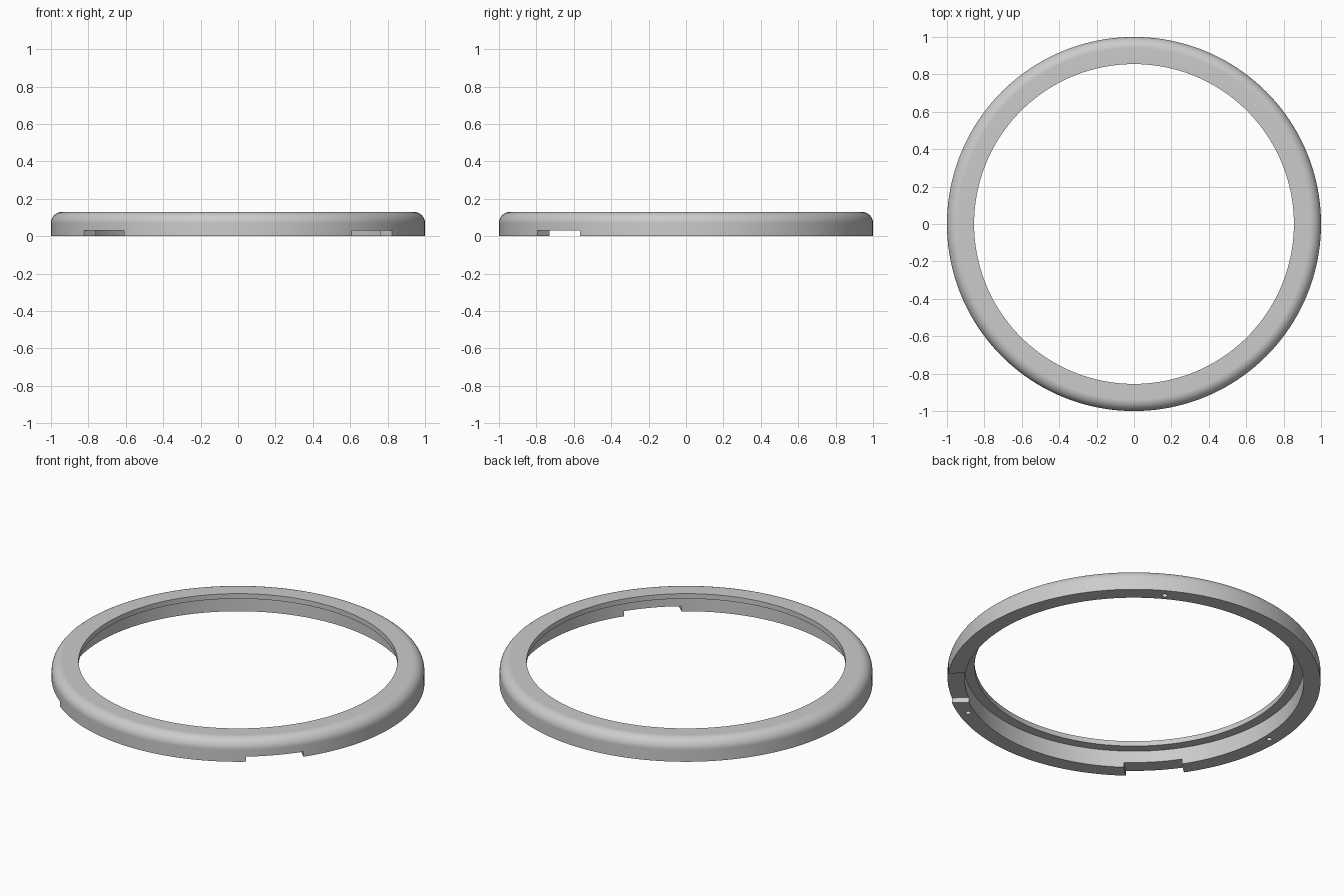
import bpy, bmesh
from math import sin, cos, pi, radians
from mathutils import Matrix

cube = bpy.data.objects.get("Cube")
if cube:
    bpy.data.objects.remove(cube, do_unlink=True)

OUTER, RECESS, LIP = 1.0, 0.91, 0.855      # radii
HEIGHT, LIP_Z, FILLET = 0.13, 0.10, 0.06
SEGMENTS, ROUND_STEPS = 160, 10

grey = bpy.data.materials.new("satin grey")
grey.use_nodes = True
colour = (0.6, 0.6, 0.6, 1)
grey.diffuse_color = colour
grey.node_tree.nodes["Principled BSDF"].inputs["Base Color"].default_value = colour


def make_object(name, bm):
    bmesh.ops.recalc_face_normals(bm, faces=bm.faces)
    mesh = bpy.data.meshes.new(name)
    bm.to_mesh(mesh)
    bm.free()
    mesh.materials.append(grey)
    obj = bpy.data.objects.new(name, mesh)
    bpy.context.collection.objects.link(obj)
    return obj


# Bezel ring: stepped section with a rounded outer shoulder, swept round z
profile = [(LIP, HEIGHT), (LIP, LIP_Z), (RECESS, LIP_Z), (RECESS, 0), (OUTER, 0)]
for i in range(ROUND_STEPS + 1):
    a = pi / 2 * i / ROUND_STEPS
    profile.append((OUTER - FILLET + FILLET * cos(a), HEIGHT - FILLET + FILLET * sin(a)))

bm = bmesh.new()
verts = [bm.verts.new((r, 0, z)) for r, z in profile]
edges = [bm.edges.new((v, verts[i - 1])) for i, v in enumerate(verts)]
bmesh.ops.spin(bm, geom=verts + edges, cent=(0, 0, 0), axis=(0, 0, 1),
               angle=2 * pi, steps=SEGMENTS, use_merge=True)
bmesh.ops.remove_doubles(bm, verts=bm.verts, dist=1e-5)
ring = make_object("bezel_ring", bm)

# Cutters: two straight notches toward the front, three blind pin holes
bm = bmesh.new()
for angle in (-43.5, -136.5):
    place = (Matrix.Rotation(radians(angle), 4, 'Z')
             @ Matrix.Translation((0.95, 0, 0))
             @ Matrix.Diagonal((0.3, 0.314, 0.06, 1)))
    bmesh.ops.create_cube(bm, size=1, matrix=place)
for angle in (60, 180, 300):
    place = Matrix.Rotation(radians(angle), 4, 'Z') @ Matrix.Translation((0.947, 0, 0))
    bmesh.ops.create_cone(bm, cap_ends=True, segments=24, radius1=0.015,
                          radius2=0.015, depth=0.12, matrix=place)
cutter = make_object("notch_and_hole_cutter", bm)
cutter.hide_render = True

cut = ring.modifiers.new("cut", 'BOOLEAN')
cut.operation = 'DIFFERENCE'
cut.solver = 'EXACT'
cut.object = cutter

# Bake the cuts, then drop the cutter
bpy.ops.object.select_all(action='DESELECT')
ring.select_set(True)
bpy.context.view_layer.objects.active = ring
bpy.ops.object.modifier_apply(modifier="cut")
bpy.data.objects.remove(cutter, do_unlink=True)

# Smooth curved walls, crisp edges, flat faces kept flat
bpy.ops.object.shade_smooth_by_angle(angle=radians(30))
weighted = ring.modifiers.new("flat faces", 'WEIGHTED_NORMAL')
weighted.keep_sharp = True
